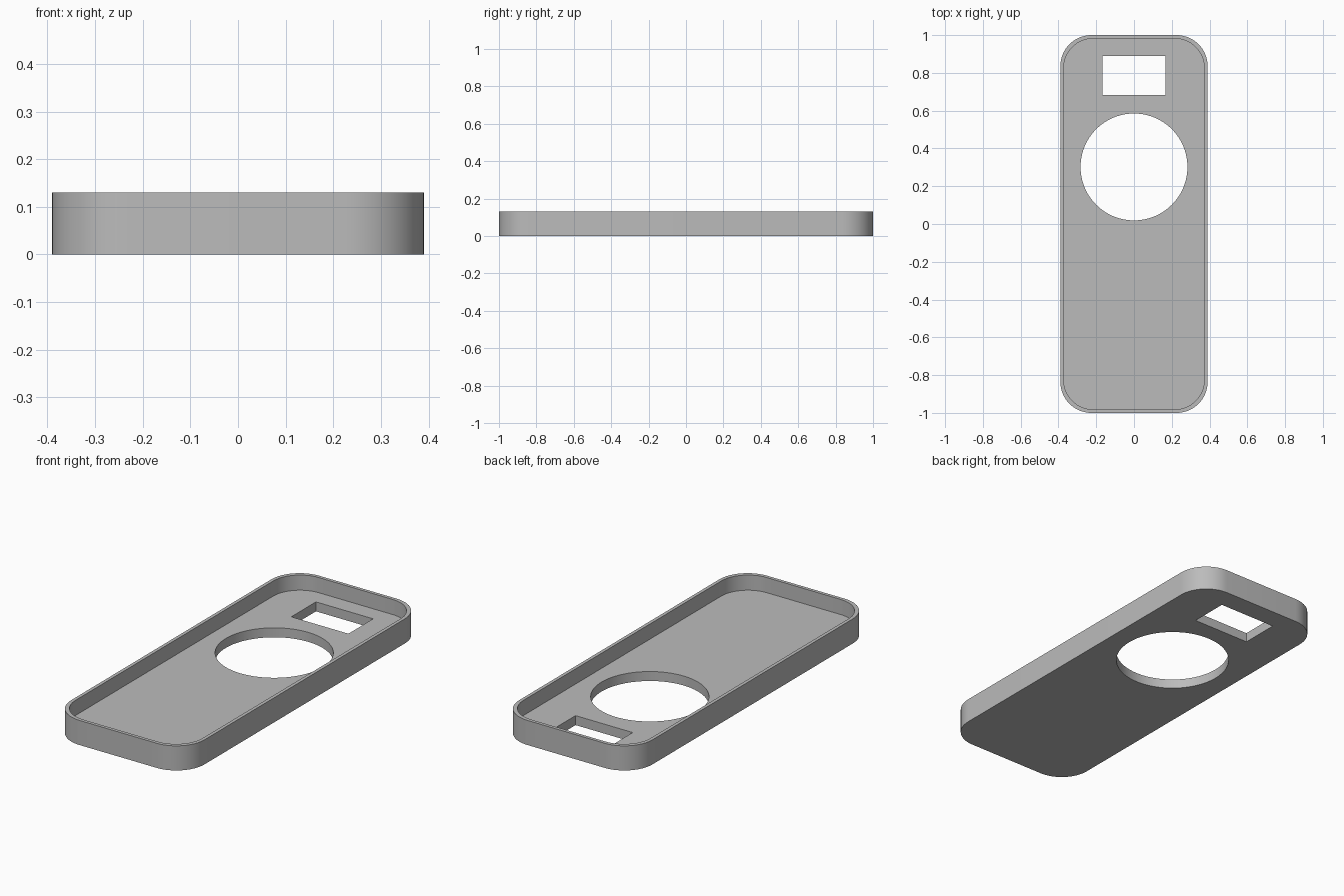
import bpy
import bmesh
from math import cos, sin, pi, radians

cube = bpy.data.objects.get("Cube")
if cube:
    bpy.data.objects.remove(cube, do_unlink=True)

HEIGHT, FLOOR, WALL = 0.13, 0.05, 0.018
HALF_X, HALF_Y, CORNER = 0.39, 1.0, 0.165


def rounded_outline(hx, hy, r, steps=16):
    """Rounded rectangle, counter-clockwise."""
    points = []
    for quarter, (sx, sy) in enumerate([(1, 1), (-1, 1), (-1, -1), (1, -1)]):
        for i in range(steps + 1):
            a = (quarter + i / steps) * pi / 2
            points.append((sx * (hx - r) + r * cos(a), sy * (hy - r) + r * sin(a)))
    return points


def circle_outline(cy, r, sides=96):
    return [(r * cos(2 * pi * i / sides), cy + r * sin(2 * pi * i / sides)) for i in range(sides)]


bm = bmesh.new()


def ring(outline, z):
    """Closed loop of edges at one height."""
    verts = [bm.verts.new((x, y, z)) for x, y in outline]
    return verts, [bm.edges.new((v, verts[i - 1])) for i, v in enumerate(verts)]


def wall(low, high):
    """Upright faces between two matching loops."""
    a, b = low[0], high[0]
    for i in range(len(a)):
        bm.faces.new((a[i - 1], a[i], b[i], b[i - 1]))


def flat(*rings):
    """Flat face bounded by the first loop, with the others as holes."""
    edges = [e for r in rings for e in r[1]]
    bmesh.ops.triangle_fill(bm, edges=edges, use_beauty=True, use_dissolve=False)


outer = rounded_outline(HALF_X, HALF_Y, CORNER)
inner = rounded_outline(HALF_X - WALL, HALF_Y - WALL, CORNER - WALL / 2)
lens_hole = circle_outline(0.302, 0.283)
window_hole = [(0.167, 0.683), (0.167, 0.889), (-0.167, 0.889), (-0.167, 0.683)]

# Outer shell and recess loops
base, top = ring(outer, 0), ring(outer, HEIGHT)
rim, recess = ring(inner, HEIGHT), ring(inner, FLOOR)
# Openings through the floor
lens_low, lens_high = ring(lens_hole, 0), ring(lens_hole, FLOOR)
window_low, window_high = ring(window_hole, 0), ring(window_hole, FLOOR)

for low, high in [(base, top), (recess, rim), (lens_low, lens_high), (window_low, window_high)]:
    wall(low, high)
flat(base, lens_low, window_low)
flat(recess, lens_high, window_high)
flat(top, rim)
bmesh.ops.recalc_face_normals(bm, faces=bm.faces[:])

mesh = bpy.data.meshes.new("tray_case")
bm.to_mesh(mesh)
bm.free()

# Plain grey finish
grey = bpy.data.materials.new("plain_grey")
grey.use_nodes = True
colour = (0.5, 0.5, 0.5, 1)
grey.diffuse_color = colour
grey.node_tree.nodes["Principled BSDF"].inputs["Base Color"].default_value = colour
mesh.materials.append(grey)

case = bpy.data.objects.new("tray_case", mesh)
bpy.context.collection.objects.link(case)
bpy.context.view_layer.objects.active = case
case.select_set(True)
bpy.ops.object.shade_smooth_by_angle(angle=radians(30))
